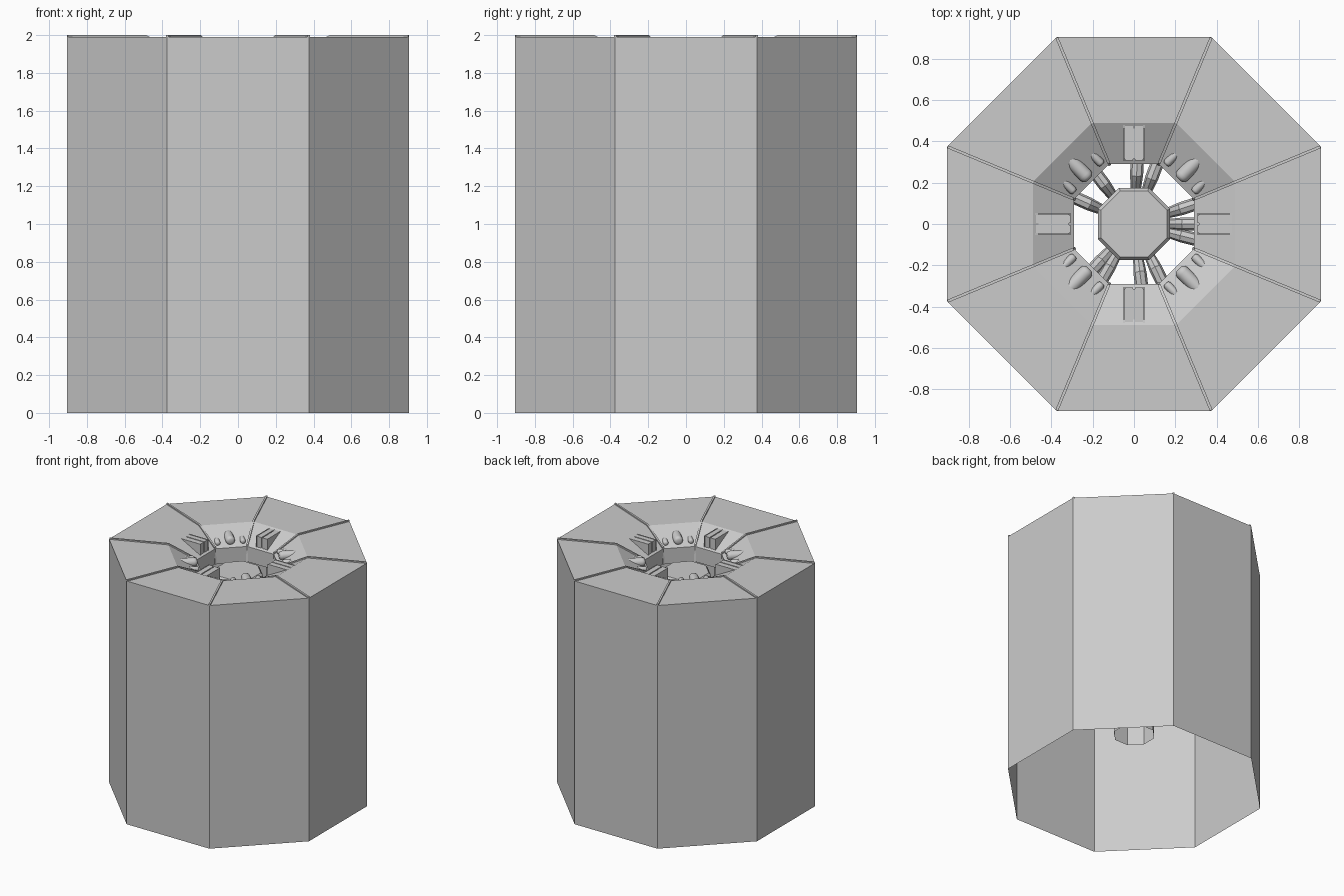
import bpy, bmesh, math
from mathutils import Matrix, Vector

if "Cube" in bpy.data.objects:
    bpy.data.objects.remove(bpy.data.objects["Cube"])

metal = bpy.data.materials.new("grey metal")
metal.diffuse_color = (0.6, 0.6, 0.6, 1)
metal.use_nodes = True
metal.node_tree.nodes["Principled BSDF"].inputs["Base Color"].default_value = metal.diffuse_color
K = 1 / math.cos(math.pi / 8)          # apothem to corner radius


def add(name, bm, smooth=False):
    me = bpy.data.meshes.new(name)
    bmesh.ops.recalc_face_normals(bm, faces=bm.faces)
    bm.to_mesh(me)
    bm.free()
    me.materials.append(metal)
    ob = bpy.data.objects.new(name, me)
    bpy.context.collection.objects.link(ob)
    if smooth:
        bpy.context.view_layer.objects.active = ob
        ob.select_set(True)
        bpy.ops.object.shade_smooth_by_angle(angle=math.radians(35))
        ob.select_set(False)
    return ob


def octagon(name, profile, cap=False):
    """Eight-sided skin through (apothem, z) points."""
    bm = bmesh.new()
    rings = [[bm.verts.new((r * K * math.cos(a), r * K * math.sin(a), z))
              for a in [math.pi / 8 + i * math.pi / 4 for i in range(8)]]
             for r, z in profile]
    for lo, hi in zip(rings, rings[1:]):
        for i in range(8):
            j = (i + 1) % 8
            bm.faces.new((lo[i], lo[j], hi[j], hi[i]))
    if cap:
        bm.faces.new(rings[-1])
    return add(name, bm)


def lathe_x(bm, profile, y, z, n=16):
    """Round body along the x axis through (x, radius) points, closed ends."""
    rings = [[bm.verts.new((x, y + r * math.cos(2 * math.pi * i / n),
                            z + r * math.sin(2 * math.pi * i / n)))
              for i in range(n)] for x, r in profile]
    for lo, hi in zip(rings, rings[1:]):
        for i in range(n):
            j = (i + 1) % n
            bm.faces.new((lo[i], lo[j], hi[j], hi[i]))
    bm.faces.new(rings[0])
    bm.faces.new(rings[-1])


def box(bm, x0, x1, y0, y1, z0, z1):
    m = Matrix.Translation(((x0 + x1) / 2, (y0 + y1) / 2, (z0 + z1) / 2))
    m = m @ Matrix.Diagonal((x1 - x0, y1 - y0, z1 - z0, 1))
    bmesh.ops.create_cube(bm, size=1, matrix=m)


def spin(bm, angle):
    bmesh.ops.rotate(bm, verts=bm.verts, cent=(0, 0, 0),
                     matrix=Matrix.Rotation(angle, 3, 'Z'))


# Outer shell, flat lid, sloped funnel and throat, open below
octagon("outer_shell", [(0.905, 0), (0.905, 1.99), (0.49, 1.99),
                        (0.30, 1.89), (0.29, 1.885), (0.29, 1.76)])

# Central column with chamfered cap, open below
octagon("central_column", [(0.145, 0.46), (0.145, 1.66), (0.175, 1.70),
                           (0.175, 1.81), (0.16, 1.83)], cap=True)

# Raised seam strips on the corners of lid, funnel and throat
path = [((0.905, 1.99), (0.905, 2.0)), ((0.49, 1.99), (0.488, 2.0)),
        ((0.30, 1.89), (0.293, 1.899)), ((0.29, 1.76), (0.283, 1.76))]
for k in range(8):
    bm = bmesh.new()
    w = 0.007
    rings = []
    for (r0, z0), (r1, z1) in path:
        rings.append([bm.verts.new((r0 * K, -w, z0)), bm.verts.new((r1 * K, -w, z1)),
                      bm.verts.new((r1 * K, w, z1)), bm.verts.new((r0 * K, w, z0))])
    rings[0][0].co.x = rings[0][1].co.x = rings[0][2].co.x = rings[0][3].co.x = 0.905 * K - 0.003
    for a, b in zip(rings, rings[1:]):
        for i in range(4):
            j = (i + 1) % 4
            bm.faces.new((a[i], a[j], b[j], b[i]))
    bm.faces.new(rings[0])
    bm.faces.new(rings[-1])
    spin(bm, math.pi / 8 + k * math.pi / 4)
    add(f"seam_strip_{k}", bm)

for k in range(4):
    # Twin box housings on the straight funnel faces
    bm = bmesh.new()
    for s in (-1, 1):
        y0, y1 = sorted((s * 0.004, s * 0.044))
        box(bm, 0.308, 0.485, y0, y1, 1.893, 1.982)
        y0, y1 = sorted((s * 0.046, s * 0.052))
        box(bm, 0.305, 0.485, y0, y1, 1.890, 1.984)
    box(bm, 0.315, 0.48, -0.05, 0.05, 1.893, 1.976)
    spin(bm, k * math.pi / 2)
    add(f"box_housing_{k}", bm)

    # One large and two small round pods on the diagonal funnel faces
    bm = bmesh.new()
    lathe_x(bm, [(0.308, 0.016), (0.312, 0.026), (0.322, 0.033),
                 (0.335, 0.035), (0.45, 0.035)], 0, 1.927)
    for y in (-0.095, 0.095):
        lathe_x(bm, [(0.312, 0.010), (0.316, 0.016), (0.324, 0.020),
                     (0.40, 0.020)], y, 1.914, 12)
    spin(bm, math.pi / 4 + k * math.pi / 2)
    add(f"round_pods_{k}", bm, smooth=True)

# Thick drooping hoses between the column and the underside of the lid
angles = [0, 18, 69, 87, 127, 156, 228, 240, 277, 296, 346]
for k, deg in enumerate(angles):
    bm = bmesh.new()
    pts = [(0.13, 1.50, 0.022), (0.18, 1.56, 0.026), (0.24, 1.60, 0.032),
           (0.31, 1.60, 0.032), (0.38, 1.54, 0.028)]
    n, rings = 8, []
    for i, (x, z, r) in enumerate(pts):
        a, b = pts[max(i - 1, 0)], pts[min(i + 1, len(pts) - 1)]
        t = Vector((b[0] - a[0], 0, b[1] - a[1])).normalized()
        up = Vector((-t.z, 0, t.x))
        rings.append([bm.verts.new(Vector((x, 0, z)) + r * (
            up * math.cos(2 * math.pi * j / n) + Vector((0, math.sin(2 * math.pi * j / n), 0))))
            for j in range(n)])
    for a, b in zip(rings, rings[1:]):
        for i in range(n):
            j = (i + 1) % n
            bm.faces.new((a[i], a[j], b[j], b[i]))
    bm.faces.new(rings[0])
    bm.faces.new(rings[-1])
    spin(bm, math.radians(deg))
    add(f"hose_{k}", bm, smooth=True)
